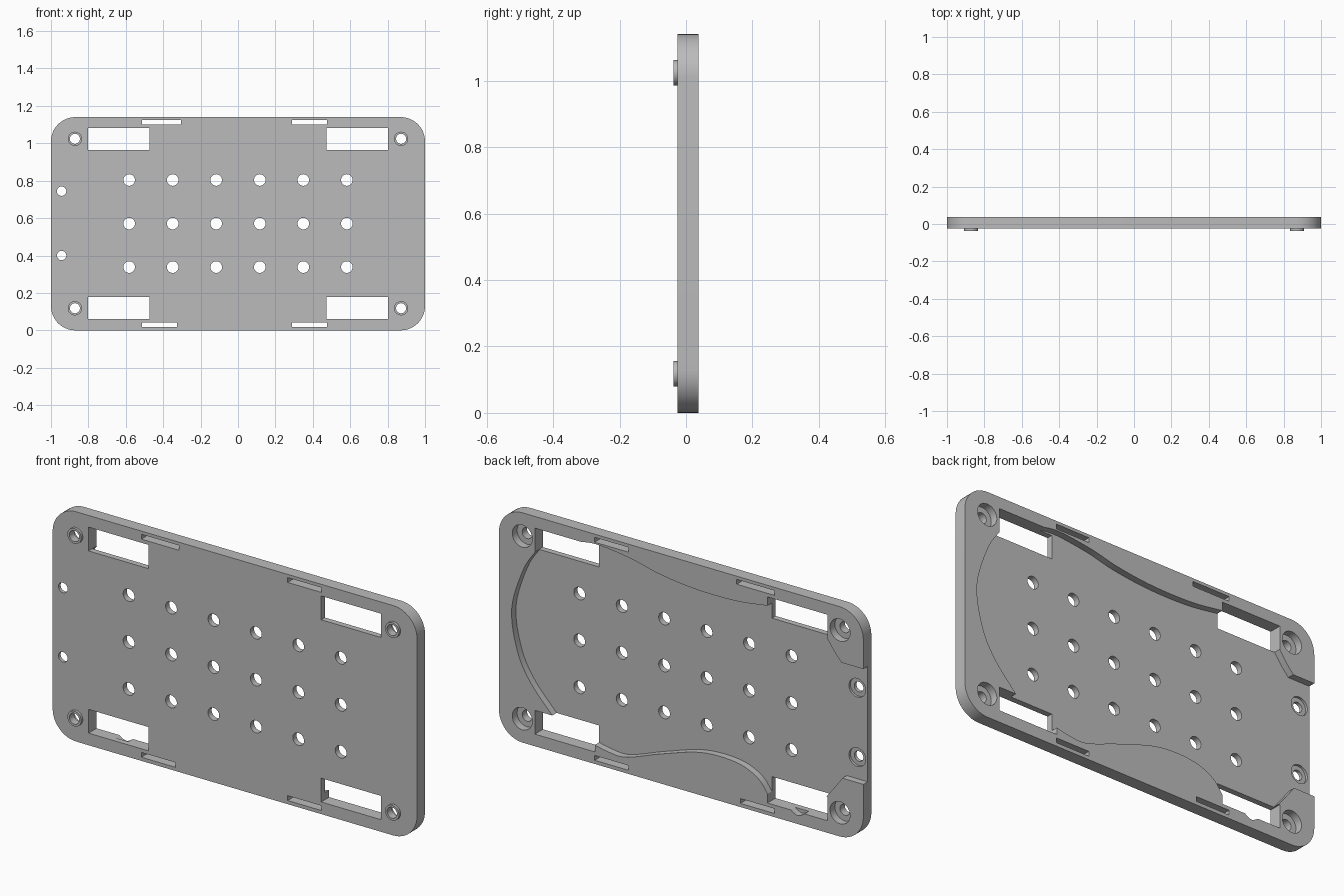
import bpy, bmesh, math
from mathutils import Vector

if "Cube" in bpy.data.objects:
    bpy.data.objects.remove(bpy.data.objects["Cube"], do_unlink=True)

FRONT, BACK, FLOOR = -0.025, 0.038, 0.004
HEIGHT = 1.14

grey = bpy.data.materials.new("plain_grey")
grey.use_nodes = True
grey.diffuse_color = (0.5, 0.5, 0.5, 1)
grey.node_tree.nodes["Principled BSDF"].inputs["Base Color"].default_value = (0.5, 0.5, 0.5, 1)


def prism(name, outline, y0, y1):
    """Extrude an x-z outline from y0 to y1."""
    bm = bmesh.new()
    face = bm.faces.new([bm.verts.new((x, y0, z)) for x, z in outline])
    moved = bmesh.ops.extrude_face_region(bm, geom=[face])["geom"]
    verts = [v for v in moved if isinstance(v, bmesh.types.BMVert)]
    bmesh.ops.translate(bm, verts=verts, vec=(0, y1 - y0, 0))
    bmesh.ops.recalc_face_normals(bm, faces=bm.faces)
    mesh = bpy.data.meshes.new(name)
    bm.to_mesh(mesh)
    bm.free()
    mesh.materials.append(grey)
    obj = bpy.data.objects.new(name, mesh)
    bpy.context.collection.objects.link(obj)
    return obj


def arc(cx, cz, r, start=0, sweep=360, n=32):
    steps = n if sweep == 360 else n + 1
    angles = [math.radians(start + sweep * i / n) for i in range(steps)]
    return [(cx + r * math.cos(a), cz + r * math.sin(a)) for a in angles]


def rect(x0, x1, z0, z1):
    return [(x0, z0), (x1, z0), (x1, z1), (x0, z1)]


def smooth(points, n=6):
    """Catmull-Rom curve through the points."""
    p = [Vector(q) for q in points]
    p = [2 * p[0] - p[1]] + p + [2 * p[-1] - p[-2]]
    out = []
    for a, b, c, d in zip(p, p[1:], p[2:], p[3:]):
        for i in range(n):
            t = i / n
            out.append(tuple(0.5 * (2 * b + (c - a) * t + (2 * a - 5 * b + 4 * c - d) * t ** 2
                                    + (3 * b - a - 3 * c + d) * t ** 3)))
    return out + [tuple(p[-2])]


def combine(target, tool, operation):
    mod = target.modifiers.new("combine", "BOOLEAN")
    mod.operation, mod.object, mod.solver = operation, tool, "EXACT"
    bpy.context.view_layer.objects.active = target
    bpy.ops.object.modifier_apply(modifier=mod.name)
    bpy.data.objects.remove(tool, do_unlink=True)


def cut(outline, y0=-0.1, y1=0.1):
    combine(plate, prism("cutter", outline, y0, y1), "DIFFERENCE")


# Rounded plate
R = 0.13
corners = [(1 - R, HEIGHT - R, 0), (R - 1, HEIGHT - R, 90), (R - 1, R, 180), (1 - R, R, 270)]
plate = prism("mounting_plate",
              [p for x, z, a in corners for p in arc(x, z, R, a, 90, 12)], FRONT, BACK)

# Bosses around the corner screws on the front
screws = [(x, z) for x in (-0.872, 0.872) for z in (0.118, 1.024)]
for x, z in screws:
    combine(plate, prism("boss", arc(x, z, 0.038), -0.038, FRONT + 0.01), "UNION")

# Curved pocket in the back, open on one side
left_arc = smooth([(0.79, 0.98), (0.866, 0.86), (0.93, 0.65), (0.9, 0.45), (0.827, 0.31), (0.7, 0.17)])
lower = smooth([(0.5, 0.1), (0.4, 0.08), (0.3, 0.08), (0.11, 0.147), (-0.11, 0.213),
                (-0.3, 0.216), (-0.42, 0.17), (-0.485, 0.09)])
notch = smooth([(-0.59, 0.068), (-0.64, 0.042), (-0.69, 0.068)])
opening = [(-0.79, 0.17), (-0.83, 0.22), (-0.885, 0.293), (-1.1, 0.293),
           (-1.1, 0.865), (-0.88, 0.865), (-0.84, 0.91), (-0.79, 0.98)]
upper = smooth([(-0.485, 1.04), (-0.3, 1.016), (-0.08, 1.015), (0.12, 1.037),
                (0.28, 1.072), (0.47, 1.092), (0.6, 1.07)])
cut(left_arc + lower + notch + opening + upper, FLOOR, 0.1)

# Large windows near the corners
for x0, x1 in ((-0.803, -0.474), (0.474, 0.803)):
    for z0, z1 in ((0.06, 0.178), (0.964, 1.082)):
        cut(rect(x0, x1, z0, z1))

# Thin strap slots along the long edges
for x0, x1, z0 in ((-0.513, -0.305, 1.1), (0.29, 0.475, 1.1),
                   (-0.513, -0.325, 0.018), (0.29, 0.475, 0.018)):
    cut(rect(x0, x1, z0, z0 + 0.024))

# Grid of round holes
for i in range(6):
    for j in range(3):
        cut(arc(-0.582 + 0.2328 * i, 0.338 + 0.2328 * j, 0.031))

# Counterbored corner screw holes
for x, z in screws:
    cut(arc(x, z, 0.055), 0.0, 0.1)
    cut(arc(x, z, 0.027))

# Small counterbored side holes
for z in (0.4, 0.744):
    cut(arc(-0.943, z, 0.046), FLOOR - 0.012, 0.1)
    cut(arc(-0.943, z, 0.025))

plate.select_set(True)
bpy.context.view_layer.objects.active = plate
bpy.ops.object.shade_smooth_by_angle(angle=math.radians(30))
